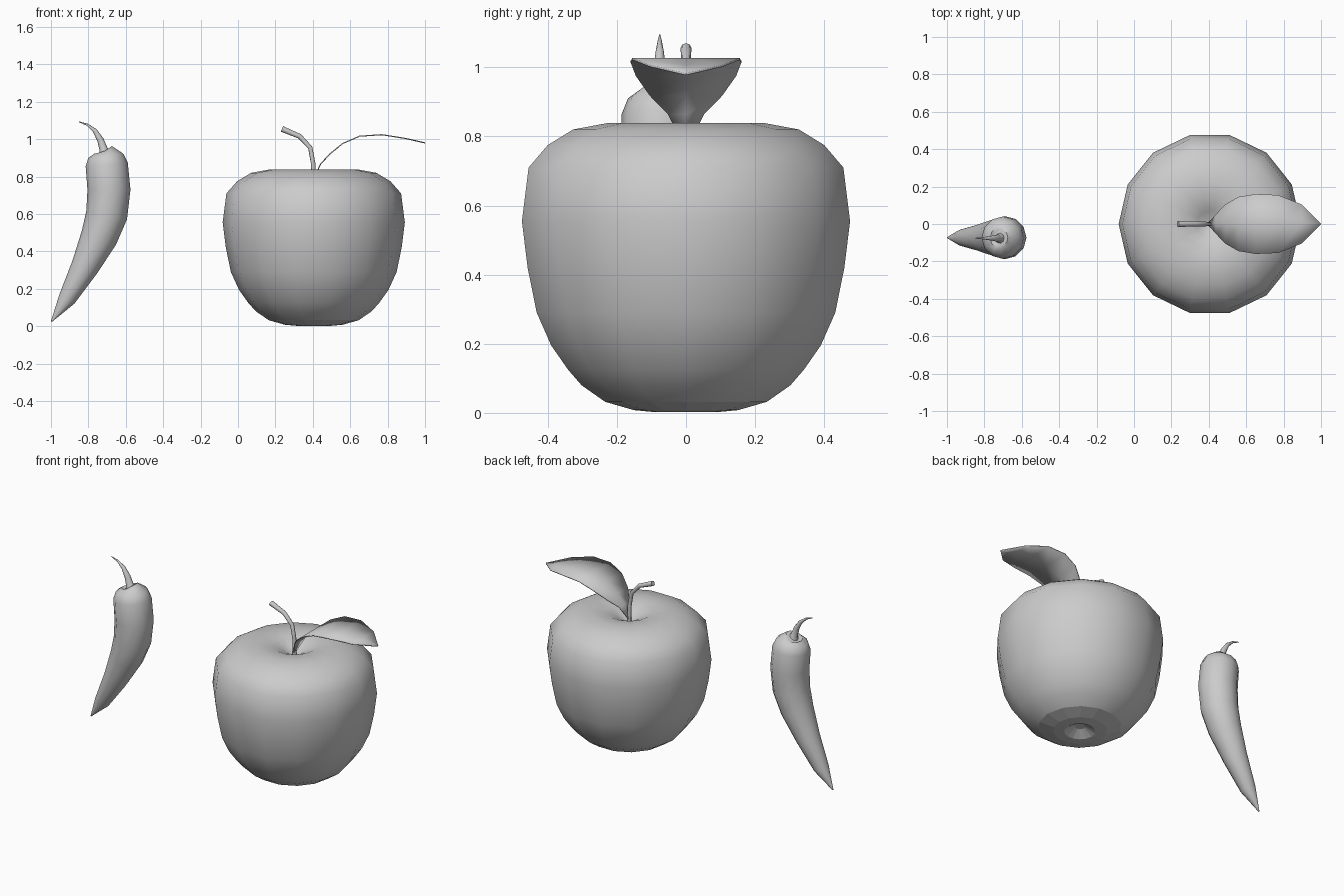
import bpy, bmesh, math
from mathutils import Vector

old = bpy.data.objects.get("Cube")
if old:
    bpy.data.objects.remove(old, do_unlink=True)

grey = bpy.data.materials.new("plain grey")
grey.use_nodes = True
grey.diffuse_color = (0.6, 0.6, 0.6, 1)
grey.node_tree.nodes["Principled BSDF"].inputs["Base Color"].default_value = (0.6, 0.6, 0.6, 1)


def finish(name, bm, flat_rule=None):
    """Turn a bmesh into a smooth object; flat_rule picks faces left faceted."""
    bmesh.ops.remove_doubles(bm, verts=bm.verts, dist=0.0005)
    bmesh.ops.recalc_face_normals(bm, faces=bm.faces)
    for f in bm.faces:
        f.smooth = not (flat_rule and flat_rule(f))
    mesh = bpy.data.meshes.new(name)
    bm.to_mesh(mesh)
    bm.free()
    mesh.materials.append(grey)
    obj = bpy.data.objects.new(name, mesh)
    bpy.context.collection.objects.link(obj)
    return obj


def tube(name, y, stations, sides, tilts=None, flat_rule=None):
    """Skin rings of (x, z, radius) along a path in the xz plane."""
    bm = bmesh.new()
    pts = [Vector((x, y, z)) for x, z, r in stations]
    rings = []
    for i, (x, z, r) in enumerate(stations):
        if tilts:
            t = tilts
        else:
            t = pts[min(i + 1, len(pts) - 1)] - pts[max(i - 1, 0)]
        t = Vector(t).normalized()
        across = Vector((t.z, 0, -t.x))
        ring = []
        for k in range(sides):
            a = math.tau * k / sides
            ring.append(bm.verts.new(pts[i] + r * (across * math.cos(a) + Vector((0, math.sin(a), 0)))))
        rings.append(ring)
    for lo, hi in zip(rings, rings[1:]):
        for k in range(sides):
            n = (k + 1) % sides
            bm.faces.new((lo[k], lo[n], hi[n], hi[k]))
    bm.faces.new(rings[0][::-1])
    bm.faces.new(rings[-1])
    return finish(name, bm, flat_rule)


# Apple body: lathe profile with a dimple at both ends
apple_x = 0.405
profile = [(0.03, 0.035), (0.09, 0.002), (0.155, 0.008), (0.24, 0.032), (0.31, 0.08),
           (0.35, 0.125), (0.40, 0.195), (0.443, 0.29), (0.47, 0.42), (0.487, 0.555),
           (0.467, 0.71), (0.41, 0.775), (0.335, 0.82), (0.23, 0.839), (0.14, 0.832),
           (0.07, 0.8), (0.015, 0.765)]
tube("apple_body", 0, [(apple_x, z, r) for r, z in profile], 14, tilts=(0, 0, 1),
     flat_rule=lambda f: f.calc_center_median().z < 0.036)

# Apple stem
tube("apple_stem", 0, [(0.405, 0.76, 0.012), (0.402, 0.87, 0.012), (0.386, 0.955, 0.012),
                       (0.33, 1.015, 0.013), (0.235, 1.055, 0.016)], 8)

# Leaf: thin arched strip, stations are (x, half width, z)
leaf = [(0.405, 0.012, 0.785), (0.44, 0.052, 0.865), (0.49, 0.105, 0.92), (0.56, 0.145, 0.977),
        (0.65, 0.16, 1.016), (0.77, 0.155, 1.024), (0.895, 0.105, 1.004), (0.999, 0.002, 0.98)]
bm = bmesh.new()
rows = [[bm.verts.new((x, s * w, z)) for s in (-1, 0, 1)] for x, w, z in leaf]
for a, b in zip(rows, rows[1:]):
    for k in range(2):
        bm.faces.new((a[k], b[k], b[k + 1], a[k + 1]))
leaf_obj = finish("apple_leaf", bm)
solid = leaf_obj.modifiers.new("thickness", "SOLIDIFY")
solid.thickness = 0.006
solid.offset = 0

# Pepper body: curved, pointed at the bottom, rounded shoulder and shallow crown dip
pepper_y = -0.073
tube("pepper_body", pepper_y,
     [(-0.998, 0.024, 0.003), (-0.915, 0.145, 0.047), (-0.82, 0.315, 0.074),
      (-0.743, 0.475, 0.099), (-0.702, 0.595, 0.111), (-0.69, 0.73, 0.115),
      (-0.702, 0.865, 0.113), (-0.706, 0.91, 0.095), (-0.71, 0.935, 0.06),
      (-0.712, 0.938, 0.045)], 12)

# Pepper stem: flared foot and a thin curling end
tube("pepper_stem", pepper_y - 0.003,
     [(-0.712, 0.925, 0.032), (-0.72, 0.95, 0.022), (-0.735, 0.995, 0.018),
      (-0.765, 1.045, 0.012), (-0.805, 1.077, 0.006), (-0.85, 1.093, 0.002)], 8)

# Keep hard edges crisp on caps and rims
for name in ("apple_stem", "apple_leaf", "pepper_body", "pepper_stem"):
    obj = bpy.data.objects[name]
    bpy.ops.object.select_all(action="DESELECT")
    obj.select_set(True)
    bpy.context.view_layer.objects.active = obj
    bpy.ops.object.shade_smooth_by_angle(angle=math.radians(50))
